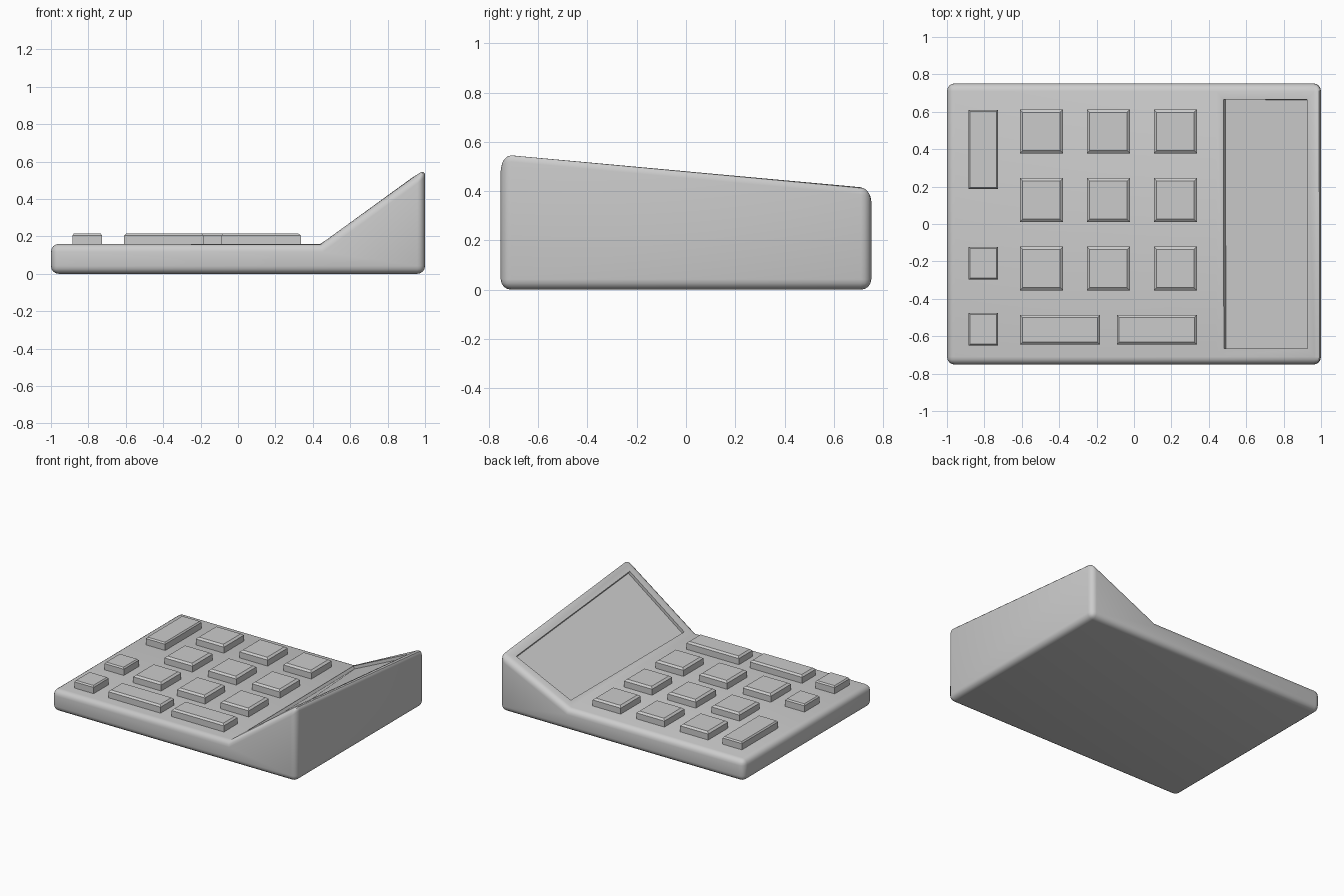
import bpy, bmesh
from mathutils import Vector

if "Cube" in bpy.data.objects:
    bpy.data.objects.remove(bpy.data.objects["Cube"])


def finish(bm, name, angle):
    bmesh.ops.recalc_face_normals(bm, faces=bm.faces)
    mesh = bpy.data.meshes.new(name)
    bm.to_mesh(mesh)
    bm.free()
    obj = bpy.data.objects.new(name, mesh)
    bpy.context.collection.objects.link(obj)
    bpy.ops.object.select_all(action='DESELECT')
    obj.select_set(True)
    bpy.context.view_layer.objects.active = obj
    bpy.ops.object.shade_smooth_by_angle(angle=angle)
    return obj


# Body: flat slab with a wedge whose top falls from front to back
def build_body():
    bm = bmesh.new()
    ends = []
    for y, h in ((-0.752, 0.565), (0.752, 0.425)):
        profile = [(-1, 0), (1, 0), (1, h), (0.44, 0.16), (-1, 0.16)]
        ends.append([bm.verts.new((x, y, z)) for x, z in profile])
    front, back = ends
    bm.faces.new(front)
    bm.faces.new(back[::-1])
    for i in range(5):
        j = (i + 1) % 5
        bm.faces.new((front[i], back[i], back[j], front[j]))
    bmesh.ops.recalc_face_normals(bm, faces=bm.faces)

    # round every edge except the fold below the screen
    fold = bm.edges.get((front[3], back[3]))
    bmesh.ops.bevel(bm, geom=[e for e in bm.edges if e is not fold],
                    offset=0.042, offset_type='OFFSET', segments=4,
                    profile=0.5, affect='EDGES', clamp_overlap=True)

    # recessed screen in the sloping face
    bm.normal_update()
    slope = max((f for f in bm.faces if f.normal.x < -0.3 and f.normal.z > 0.3),
                key=lambda f: f.calc_area())
    bmesh.ops.inset_region(bm, faces=[slope], thickness=0.045, use_even_offset=True)
    normal = slope.normal.copy()
    res = bmesh.ops.extrude_face_region(bm, geom=[slope])
    verts = [v for v in res['geom'] if isinstance(v, bmesh.types.BMVert)]
    bmesh.ops.translate(bm, verts=verts, vec=normal * -0.022)
    if slope.is_valid:
        bmesh.ops.delete(bm, geom=[slope], context='FACES_ONLY')
    return finish(bm, "body", 0.6)


# Key: small block with a chamfered top
def build_key(name, x0, x1, y0, y1, inset, drop):
    bm = bmesh.new()
    rings = []
    for z, d in ((0.15, 0), (0.216 - drop, 0), (0.216, inset)):
        rings.append([bm.verts.new(p) for p in (
            (x0 + d, y0 + d, z), (x1 - d, y0 + d, z),
            (x1 - d, y1 - d, z), (x0 + d, y1 - d, z))])
    for a, b in zip(rings, rings[1:]):
        for i in range(4):
            j = (i + 1) % 4
            bm.faces.new((a[i], a[j], b[j], b[i]))
    bm.faces.new(rings[0][::-1])
    bm.faces.new(rings[-1])
    return finish(bm, name, 0.3)


build_body()

# Square number keys
for r, y in enumerate((0.495, 0.128, -0.238)):
    for c, x in enumerate((-0.495, -0.137, 0.221)):
        build_key(f"number_key_{r}_{c}", x - 0.115, x + 0.115,
                  y - 0.117, y + 0.117, 0.015, 0.012)

# Wide keys in the bottom row
build_key("wide_key_left", -0.61, -0.182, -0.645, -0.487, 0.013, 0.012)
build_key("wide_key_right", -0.092, 0.336, -0.645, -0.487, 0.013, 0.012)

# Side column keys
for i, (y0, y1) in enumerate(((0.187, 0.61), (-0.297, -0.122), (-0.65, -0.475))):
    build_key(f"side_key_{i}", -0.885, -0.727, y0, y1, 0.008, 0.01)
